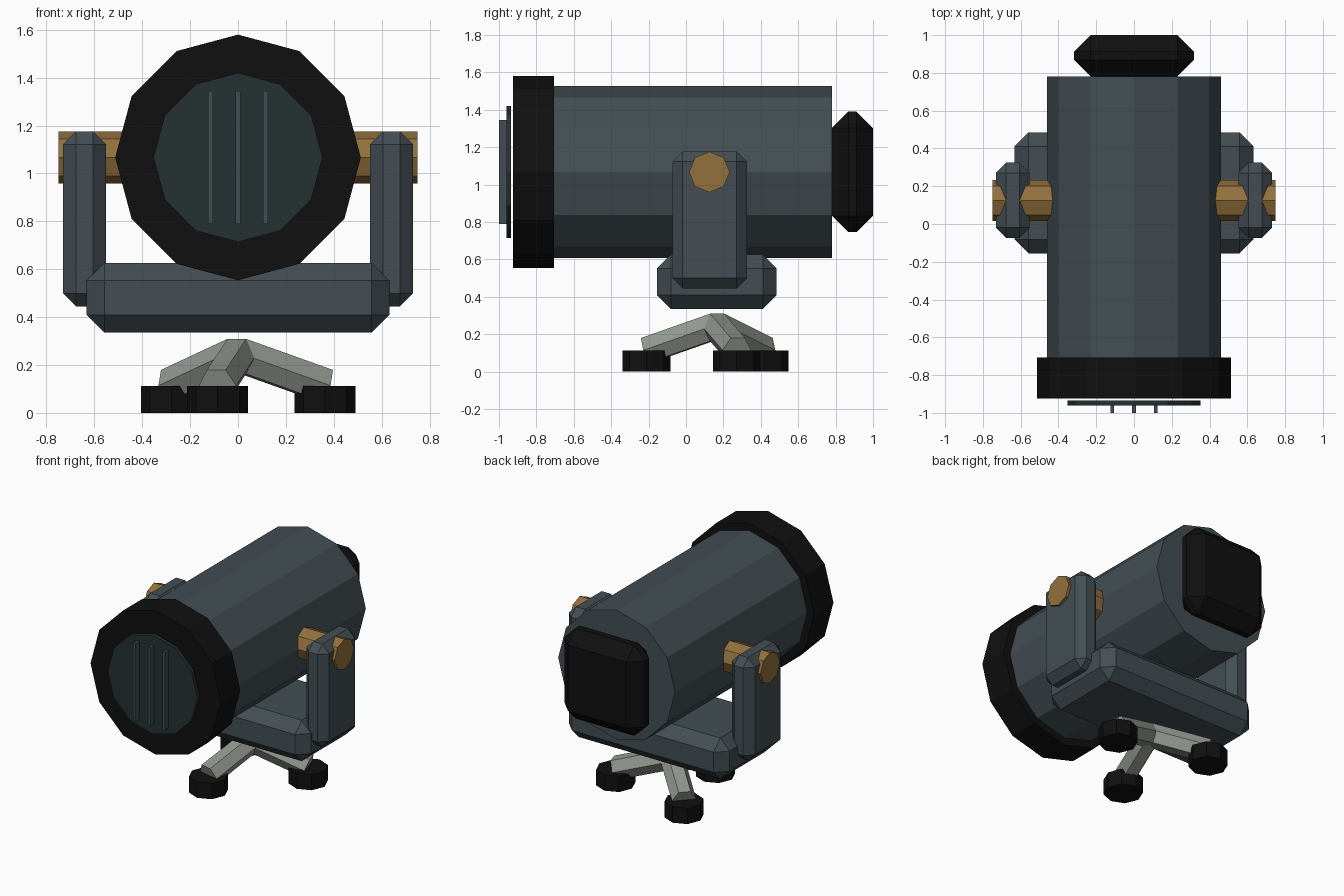
import bpy, bmesh, math
from mathutils import Vector

if "Cube" in bpy.data.objects:
    bpy.data.objects.remove(bpy.data.objects["Cube"])


def material(name, r, g, b):
    m = bpy.data.materials.new(name)
    m.diffuse_color = (r, g, b, 1)
    m.use_nodes = True
    m.node_tree.nodes["Principled BSDF"].inputs["Base Color"].default_value = m.diffuse_color
    return m


SLATE = material("slate_grey", 0.056, 0.076, 0.088)
BLACK = material("rubber_black", 0.005, 0.005, 0.005)
GLASS = material("dark_teal_glass", 0.019, 0.031, 0.031)
BRASS = material("brass", 0.29, 0.165, 0.047)
STEEL = material("pale_steel", 0.29, 0.312, 0.28)


def finish(name, bm, mat):
    bmesh.ops.recalc_face_normals(bm, faces=bm.faces)
    mesh = bpy.data.meshes.new(name)
    bm.to_mesh(mesh)
    bm.free()
    mesh.materials.append(mat)
    obj = bpy.data.objects.new(name, mesh)
    bpy.context.collection.objects.link(obj)
    return obj


def prism(name, start, end, radius, sides, mat):
    """Flat-sided cylinder between two points, with a corner to the side."""
    a, b = Vector(start), Vector(end)
    axis = (b - a).normalized()
    up = Vector((0, 1, 0)) if abs(axis.z) > 0.99 else Vector((0, 0, 1))
    side = axis.cross(up).normalized()
    up = side.cross(axis)
    bm = bmesh.new()
    rings = []
    for p in (a, b):
        ring = []
        for k in range(sides):
            t = 2 * math.pi * k / sides
            ring.append(bm.verts.new(p + radius * (side * math.cos(t) + up * math.sin(t))))
        rings.append(ring)
        bm.faces.new(ring)
    for k in range(sides):
        j = (k + 1) % sides
        bm.faces.new((rings[0][k], rings[0][j], rings[1][j], rings[1][k]))
    return finish(name, bm, mat)


def box(name, lo, hi, mat, bevel=0):
    """Box between two corners, with chamfered edges."""
    lo, hi = Vector(lo), Vector(hi)
    bm = bmesh.new()
    bmesh.ops.create_cube(bm, size=1)
    for v in bm.verts:
        v.co = [(lo[i] + hi[i]) / 2 + v.co[i] * (hi[i] - lo[i]) for i in range(3)]
    if bevel:
        bmesh.ops.bevel(bm, geom=bm.edges[:], offset=bevel, segments=1,
                        affect='EDGES', profile=0.5)
    return finish(name, bm, mat)


ZC = 1.067  # height of the barrel axis

# Barrel, front rim and lens
prism("barrel", (0, -0.75, ZC), (0, 0.78, ZC), 0.46, 12, SLATE)
prism("front_rim", (0, -0.925, ZC), (0, -0.707, ZC), 0.513, 12, BLACK)
prism("lens", (0, -0.96, ZC), (0, -0.935, ZC), 0.353, 12, GLASS)
for i, x in enumerate((-0.115, 0, 0.115)):
    box(f"lens_bar_{i + 1}", (x - 0.01, -1.0, 0.79), (x + 0.01, -0.958, 1.345), SLATE)

# Rear cap
box("rear_cap", (-0.317, 0.78, 0.745), (0.317, 1.0, 1.39), BLACK, 0.088)

# Pivot pin and cradle
prism("pivot_pin", (-0.75, 0.125, ZC), (0.75, 0.125, ZC), 0.109, 8, BRASS)
for label, s in (("left", -1), ("right", 1)):
    x0, x1 = sorted((s * 0.552, s * 0.731))
    box(f"{label}_arm", (x0, -0.073, 0.445), (x1, 0.325, 1.176), SLATE, 0.054)
box("cradle_base", (-0.632, -0.155, 0.335), (0.632, 0.485, 0.626), SLATE, 0.074)

# Tripod legs and feet
for i in range(3):
    t = math.radians(17 + 120 * i)
    x, y = 0.38 * math.cos(t), 0.16 + 0.38 * math.sin(t)
    prism(f"leg_{i + 1}", (0, 0.16, 0.244), (x, y, 0.114), 0.08, 6, STEEL)
    prism(f"foot_{i + 1}", (x, y, 0), (x, y, 0.112), 0.128, 8, BLACK)
